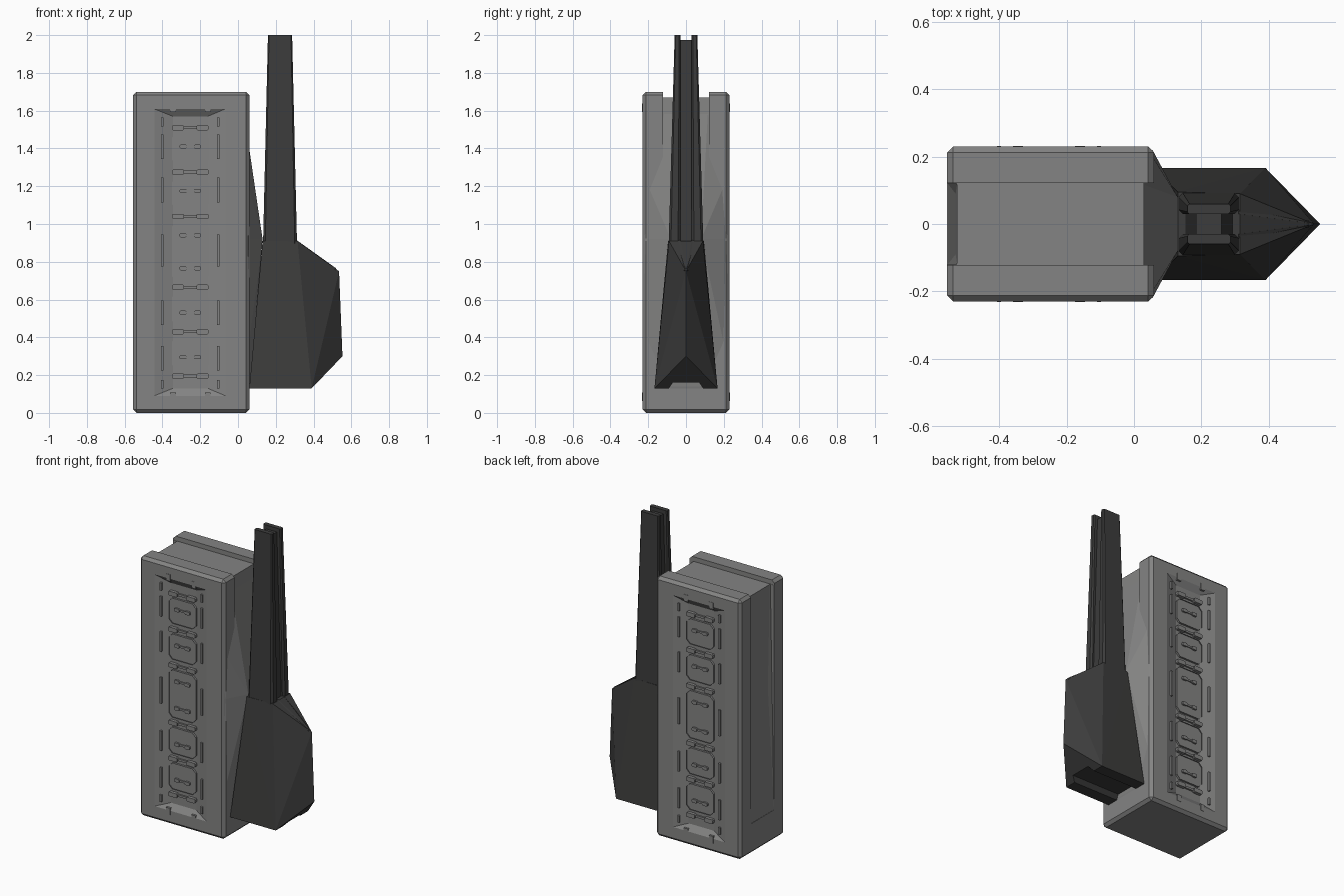
import bpy, bmesh
from mathutils import Vector

if "Cube" in bpy.data.objects:
    bpy.data.objects.remove(bpy.data.objects["Cube"])


def material(name, v):
    m = bpy.data.materials.new(name)
    m.diffuse_color = (v, v, v * 0.99, 1)
    m.use_nodes = True
    m.node_tree.nodes["Principled BSDF"].inputs["Base Color"].default_value = m.diffuse_color
    return m


GREY, DARK = material("grey", 0.23), material("dark_grey", 0.045)


def finish(bm, name, mat):
    bmesh.ops.recalc_face_normals(bm, faces=bm.faces)
    me = bpy.data.meshes.new(name)
    bm.to_mesh(me)
    bm.free()
    me.materials.append(mat)
    ob = bpy.data.objects.new(name, me)
    bpy.context.collection.objects.link(ob)
    return ob


def add_hull(bm, pts):
    vs = [bm.verts.new(p) for p in pts]
    r = bmesh.ops.convex_hull(bm, input=vs)
    junk = [v for v in r["geom_interior"] if isinstance(v, bmesh.types.BMVert)]
    bmesh.ops.delete(bm, geom=junk, context='VERTS')


def hull(name, pts, mat=GREY):
    bm = bmesh.new()
    add_hull(bm, pts)
    bmesh.ops.dissolve_limit(bm, angle_limit=0.002, verts=bm.verts, edges=bm.edges)
    return finish(bm, name, mat)


def corners(x0, x1, y0, y1, z0, z1):
    return [(x, y, z) for x in (x0, x1) for y in (y0, y1) for z in (z0, z1)]


def sym(*pts):
    return [(x, s * y, z) for x, y, z in pts for s in (1, -1)]


def cut(ob, cutter):
    cutter.hide_render = True
    m = ob.modifiers.new("cut", 'BOOLEAN')
    m.operation, m.object, m.solver = 'DIFFERENCE', cutter, 'EXACT'
    bpy.context.view_layer.objects.active = ob
    bpy.ops.object.modifier_apply(modifier="cut")
    bpy.data.objects.remove(cutter)


# main block with chamfered edges
bm = bmesh.new()
add_hull(bm, corners(-0.555, 0.06, -0.23, 0.23, 0, 1.70))
bmesh.ops.dissolve_limit(bm, angle_limit=0.002, verts=bm.verts, edges=bm.edges)
bmesh.ops.bevel(bm, geom=bm.edges[:], offset=0.018, segments=1, affect='EDGES')
block = finish(bm, "block", GREY)

# lowered roof between the two side slabs, and tapering end grooves
cut(block, hull("roof_cut", corners(-0.7, 0.2, -0.122, 0.122, 1.67, 1.8)))
cut(block, hull("left_groove_cut", sym((-0.525, 0.12, 1.8), (-0.53, 0.09, 1.0), (-0.553, 0.12, 0.2),
                                       (-0.6, 0.12, 1.8), (-0.6, 0.09, 1.0), (-0.6, 0.12, 0.2))))
cut(block, hull("right_groove_cut", sym((0.025, 0.122, 1.8), (0.055, 0.122, 0.95),
                                        (0.1, 0.122, 1.8), (0.1, 0.122, 0.95))))

# shallow sloped recess on front and back
for s in (-1, 1):
    outer = [(x, s * 0.2305, z) for x in (-0.445, -0.065) for z in (0.09, 1.61)]
    out2 = [(x, s * 0.26, z) for x in (-0.445, -0.065) for z in (0.09, 1.61)]
    inner = [(x, s * 0.203, z) for x in (-0.345, -0.16) for z in (0.13, 1.57)]
    cut(block, hull("recess_cut", outer + out2 + inner))

# faceted wedge joining the block to the dark unit
hull("wedge", sym((0.02, 0.12, 1.668), (0.055, 0.20, 1.2), (0.055, 0.22, 0.92), (0.13, 0.08, 0.92),
                  (0.095, 0.08, 0.5), (0.062, 0.08, 0.14), (0.04, 0.12, 0.03), (0.05, 0.215, 0.3)))

# dark lower hull with pointed nose and underside channel
base = hull("lower_hull", sym((0.06, 0.167, 0.13), (0.39, 0.167, 0.13),
                              (0.13, 0.095, 0.91), (0.315, 0.09, 0.91))
            + [(0.553, 0, 0.30), (0.535, 0, 0.75)], DARK)
cut(base, hull("channel_cut", [(x, s * y, z) for x in (0, 0.7) for s in (1, -1)
                               for y, z in ((0.11, 0.10), (0.07, 0.16))], DARK))


# tapering mast: two chamfered rails and a slim core
def mast_section(hw, yi, yo, c, s, z):
    return [(0.2225 + a, s * y, z) for a, y in
            ((-hw + c, yi), (-hw, yi + c), (-hw, yo - c), (-hw + c, yo),
             (hw - c, yo), (hw, yo - c), (hw, yi + c), (hw - c, yi))]


for s, n in ((-1, "front"), (1, "back")):
    hull("mast_rail_" + n, mast_section(0.09, 0.03, 0.092, 0.012, s, 0.89)
         + mast_section(0.064, 0.03, 0.06, 0.006, s, 2.0), DARK)
hull("mast_core", [(0.2225 + a * w, s * 0.034, z) for a in (-1, 1) for s in (-1, 1)
                   for w, z in ((0.07, 0.89), (0.038, 1.975))], DARK)

# ridges fanning from the mast foot to the nose
for s in (-1, 1):
    hull("nose_ridge", [(0.31, s * 0.03, 0.915), (0.31, s * 0.05, 0.91), (0.31, s * 0.04, 0.85),
                        (0.52, s * 0.002, 0.765), (0.52, s * 0.01, 0.755), (0.5, s * 0.004, 0.73)], DARK)


# panel fittings on front and back
def add_plate(bm, x0, x1, z0, z1, s, y, c=0.0, rim=0.0):
    outline = [(x0 + c, z0), (x1 - c, z0), (x1, z0 + c), (x1, z1 - c),
               (x1 - c, z1), (x0 + c, z1), (x0, z1 - c), (x0, z0 + c)]
    if not c:
        outline = outline[::2]
        outline = [(x0, z0), (x1, z0), (x1, z1), (x0, z1)]
    back = [bm.verts.new((x, s * 0.198, z)) for x, z in outline]
    face = [bm.verts.new((x, s * y, z)) for x, z in outline]
    n = len(outline)
    for i in range(n):
        j = (i + 1) % n
        bm.faces.new((back[i], back[j], face[j], face[i]))
    bm.faces.new(back)
    top = bm.faces.new(face)
    if rim:
        bmesh.ops.inset_region(bm, faces=[top], thickness=rim)
        for v in top.verts:
            v.co.y -= s * 0.006


CX = -0.2525
tiles = ((1.315, 1.48), (1.08, 1.245), (0.70, 1.01), (0.465, 0.635), (0.23, 0.40))
for s, n in ((-1, "front"), (1, "back")):
    bm = bmesh.new()
    for z0, z1 in tiles:
        add_plate(bm, CX - 0.098, CX + 0.098, z0, z1, s, 0.216, 0.025, 0.012)
    finish(bm, n + "_tiles", GREY)

    bm = bmesh.new()
    for z in (1.51, 1.275, 1.04, 0.665, 0.43, 0.195):
        add_plate(bm, CX - 0.09, CX + 0.09, z - 0.007, z + 0.007, s, 0.214)
        for e in (-1, 1):
            x = CX + e * 0.065
            add_plate(bm, x - 0.032, x + 0.032, z - 0.014, z + 0.014, s, 0.224, 0.006)
    finish(bm, n + "_hinges", GREY)

    bm = bmesh.new()
    for z in (1.41, 1.175, 0.94, 0.765, 0.53, 0.295):
        add_plate(bm, CX - 0.03, CX + 0.03, z - 0.006, z + 0.006, s, 0.217)
        for e in (-1, 1):
            x = CX + e * 0.038
            add_plate(bm, x - 0.018, x + 0.018, z - 0.011, z + 0.011, s, 0.222, 0.005)
    finish(bm, n + "_handles", GREY)

    bm = bmesh.new()
    for e in (-1, 1):
        for z, h in ((1.545, 0.03), (1.41, 0.065), (1.18, 0.065), (0.86, 0.085),
                     (0.53, 0.065), (0.29, 0.065), (0.155, 0.025)):
            x = CX + e * 0.148
            add_plate(bm, x - 0.006, x + 0.006, z - h, z + h if h > 0.04 else z + 0.02, s, 0.231)
        for z in (1.615, 0.085):
            x = CX + e * 0.092
            add_plate(bm, x - 0.015, x + 0.015, z - 0.022, z + 0.022, s, 0.232)
    finish(bm, n + "_clips", GREY)
